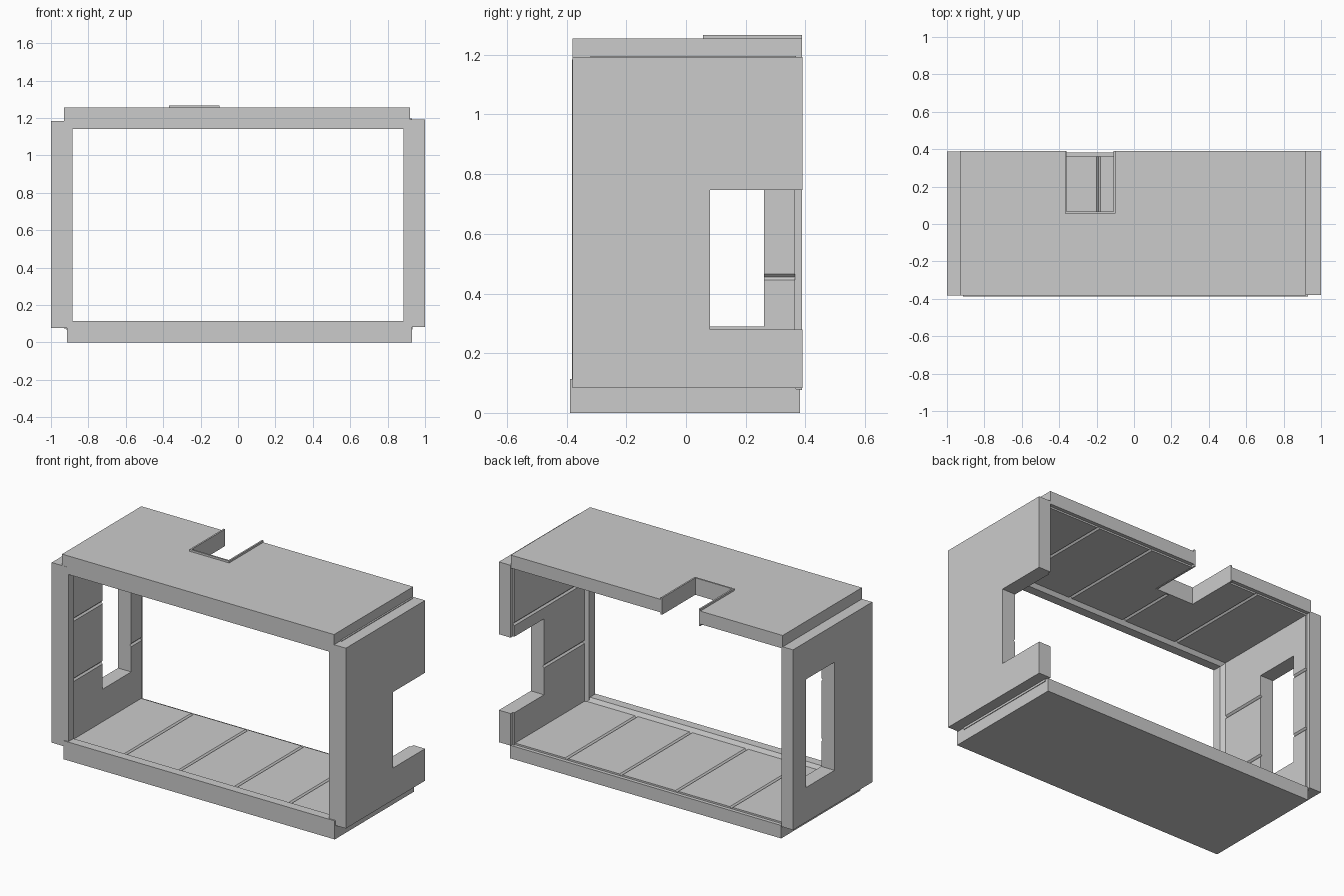
import bpy, bmesh
from mathutils import Vector

if "Cube" in bpy.data.objects:
    bpy.data.objects.remove(bpy.data.objects["Cube"])


def prism(name, points, a, b, place):
    """Extrude a closed outline between a and b; place(point, depth) gives the position."""
    bm = bmesh.new()
    ends = [[bm.verts.new(place(p, d)) for p in points] for d in (a, b)]
    for ring in ends:
        bm.faces.new(ring)
    n = len(points)
    for i in range(n):
        j = (i + 1) % n
        bm.faces.new((ends[0][i], ends[0][j], ends[1][j], ends[1][i]))
    bmesh.ops.recalc_face_normals(bm, faces=bm.faces)
    mesh = bpy.data.meshes.new(name)
    bm.to_mesh(mesh)
    bm.free()
    obj = bpy.data.objects.new(name, mesh)
    bpy.context.collection.objects.link(obj)
    return obj


def box(name, lo, hi):
    pts = [(lo[0], lo[1]), (hi[0], lo[1]), (hi[0], hi[1]), (lo[0], hi[1])]
    return prism(name, pts, lo[2], hi[2], lambda p, d: Vector((p[0], p[1], d)))


def cut(objects, lo, hi):
    cutter = box("cutter", lo, hi)
    cutter.hide_render = True
    for obj in objects:
        mod = obj.modifiers.new("opening", "BOOLEAN")
        mod.operation = "DIFFERENCE"
        mod.solver = "EXACT"
        mod.object = cutter
        bpy.context.view_layer.objects.active = obj
        bpy.ops.object.modifier_apply(modifier=mod.name)
    bpy.data.objects.remove(cutter)


SLAB, PLANK, RIM, GROOVE = 0.08, 0.09, 0.114, 0.01


def panel(name, u0, u1, y0, gaps, place):
    """Slab with a raised front rim, lined on the inside with grooved planks.
    place(u, y, t): u along the panel, t inward from its outer face."""
    y1 = y0 + 0.77
    side = [(y0, 0), (y1, 0), (y1, SLAB), (y0 + 0.075, SLAB),
            (y0 + 0.055, RIM), (y0, RIM)]
    slab = prism(name, side, u0, u1, lambda p, u: place(u, p[0], p[1]))
    face = [(u0 - 0.004, SLAB - 0.01), (u0 - 0.004, PLANK)]
    for g in gaps:
        face += [(g - GROOVE, PLANK), (g, PLANK - GROOVE), (g + GROOVE, PLANK)]
    face += [(u1 + 0.004, PLANK), (u1 + 0.004, SLAB - 0.01)]
    planks = prism(name + "_planks", face, y0 + 0.06, y1 - 0.022,
                   lambda p, y: place(p[0], y, p[1]))
    return [slab, planks]


# Four panels
across = (-0.56, -0.19, 0.19, 0.56)
upright = (0.455, 0.825)
panel("floor", -0.915, 0.93, -0.388, across, lambda u, y, t: Vector((u, y, t)))
roof = panel("roof", -0.93, 0.92, -0.381, across, lambda u, y, t: Vector((u, y, 1.255 - t)))
left = panel("left_wall", 0.077, 1.185, -0.382, upright, lambda u, y, t: Vector((-1 + t, y, u)))
right = panel("right_wall", 0.083, 1.192, -0.38, upright, lambda u, y, t: Vector((1 - t, y, u)))

# Openings: window, rear wall notch, rear roof notch
cut(left, (-1.2, -0.015, 0.29), (-0.7, 0.262, 0.955))
cut(right, (0.7, 0.08, 0.28), (1.2, 0.6, 0.747))
cut(roof, (-0.365, 0.062, 1.0), (-0.105, 0.6, 1.4))

# Thin raised lip around the roof notch
outline = [(-0.37, 0.389), (-0.37, 0.057), (-0.1, 0.057), (-0.1, 0.389),
           (-0.11, 0.389), (-0.11, 0.067), (-0.36, 0.067), (-0.36, 0.389)]
prism("roof_notch_lip", outline, 1.163, 1.267, lambda p, d: Vector((p[0], p[1], d)))
